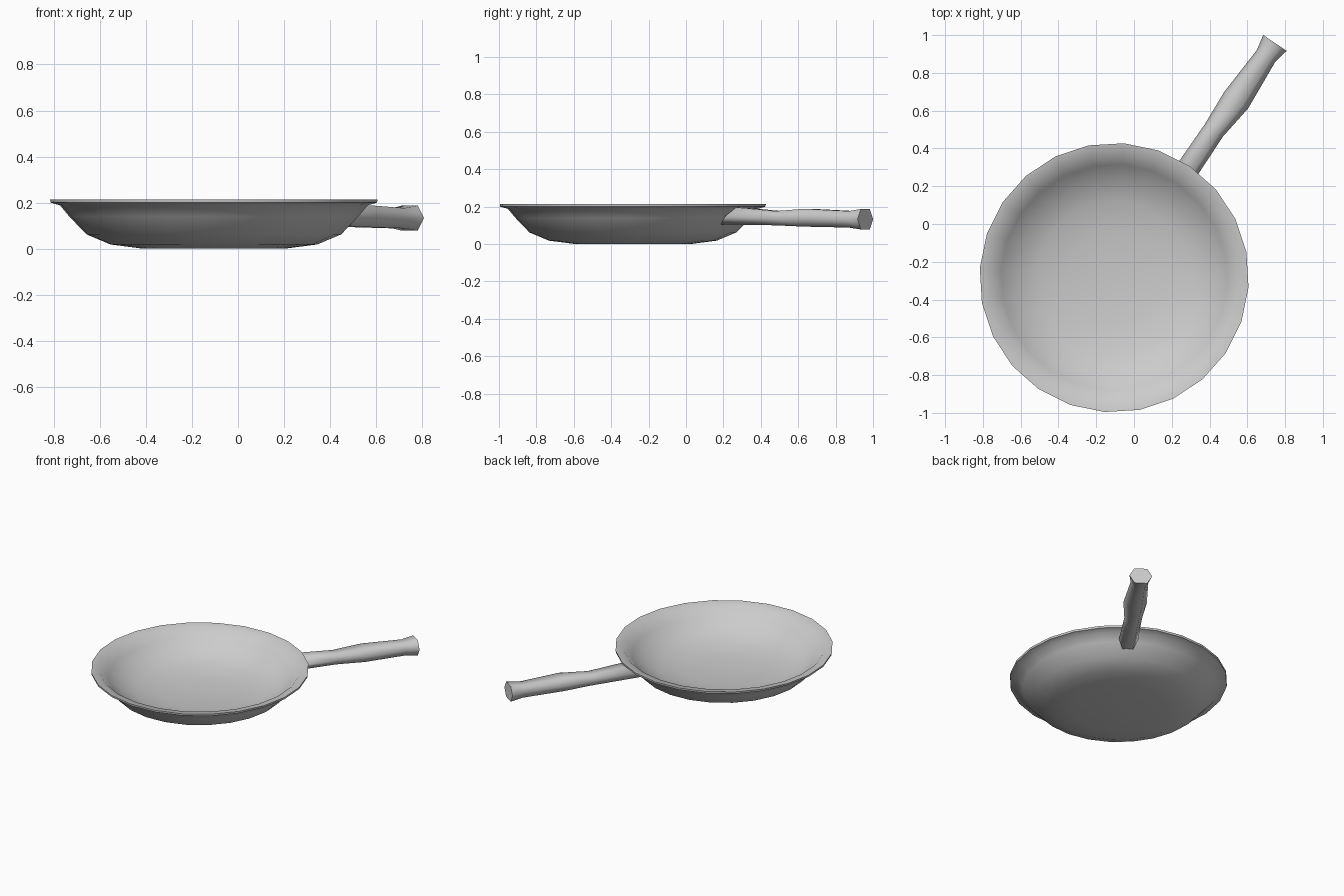
import bpy, bmesh, math
from mathutils import Matrix, Vector

if "Cube" in bpy.data.objects:
    bpy.data.objects.remove(bpy.data.objects["Cube"])

SIDES = 24
PLACE = Matrix.Translation((-0.105, -0.284, 0)) @ Matrix.Rotation(math.radians(55.9), 4, 'Z')


def finish(bm, name, angle):
    bmesh.ops.transform(bm, matrix=PLACE, verts=bm.verts)
    bmesh.ops.recalc_face_normals(bm, faces=bm.faces)
    mesh = bpy.data.meshes.new(name)
    bm.to_mesh(mesh)
    bm.free()
    ob = bpy.data.objects.new(name, mesh)
    bpy.context.collection.objects.link(ob)
    bpy.ops.object.select_all(action='DESELECT')
    ob.select_set(True)
    bpy.context.view_layer.objects.active = ob
    bpy.ops.object.shade_smooth_by_angle(angle=math.radians(angle))
    return ob


def loft(bm, rings):
    """Skin a list of closed rings and cap both ends."""
    loops = [[bm.verts.new(p) for p in ring] for ring in rings]
    for a, b in zip(loops, loops[1:]):
        n = len(a)
        for i in range(n):
            j = (i + 1) % n
            bm.faces.new((a[i], a[j], b[j], b[i]))
    bm.faces.new(loops[0])
    bm.faces.new(loops[-1])


# Pan bowl: underside, flared rim, then a gently dished inside, as (radius, height)
profile = [(0.31, 0.0), (0.45, 0.018), (0.555, 0.062), (0.63, 0.14),
           (0.67, 0.188), (0.711, 0.2), (0.713, 0.214), (0.655, 0.205),
           (0.60, 0.152), (0.52, 0.092), (0.41, 0.05), (0.25, 0.026), (0.06, 0.018)]
bm = bmesh.new()
loft(bm, [[Vector((r * math.cos(math.tau * i / SIDES),
                   r * math.sin(math.tau * i / SIDES), z)) for i in range(SIDES)]
          for r, z in profile])
finish(bm, "pan_bowl", 60)

# Handle: hexagonal sections as (distance, half width, bottom, top, end slant)
sections = [(0.64, 0.062, 0.105, 0.196, 0.05),
            (0.94, 0.058, 0.100, 0.176, 0.0),
            (1.14, 0.077, 0.093, 0.188, 0.0),
            (1.42, 0.058, 0.088, 0.176, 0.0),
            (1.506, 0.075, 0.078, 0.187, 0.0)]
bm = bmesh.new()
rings = []
for s, w, lo, hi, lean in sections:
    mid = (lo + hi) / 2
    c = -0.008 if s > 1 else 0.0
    rings.append([(s, c + w, mid), (s + lean, c + w * 0.56, hi), (s + lean, c - w * 0.56, hi),
                  (s, c - w, mid), (s - lean, c - w * 0.56, lo), (s - lean, c + w * 0.56, lo)])
loft(bm, rings)
finish(bm, "handle", 75)
